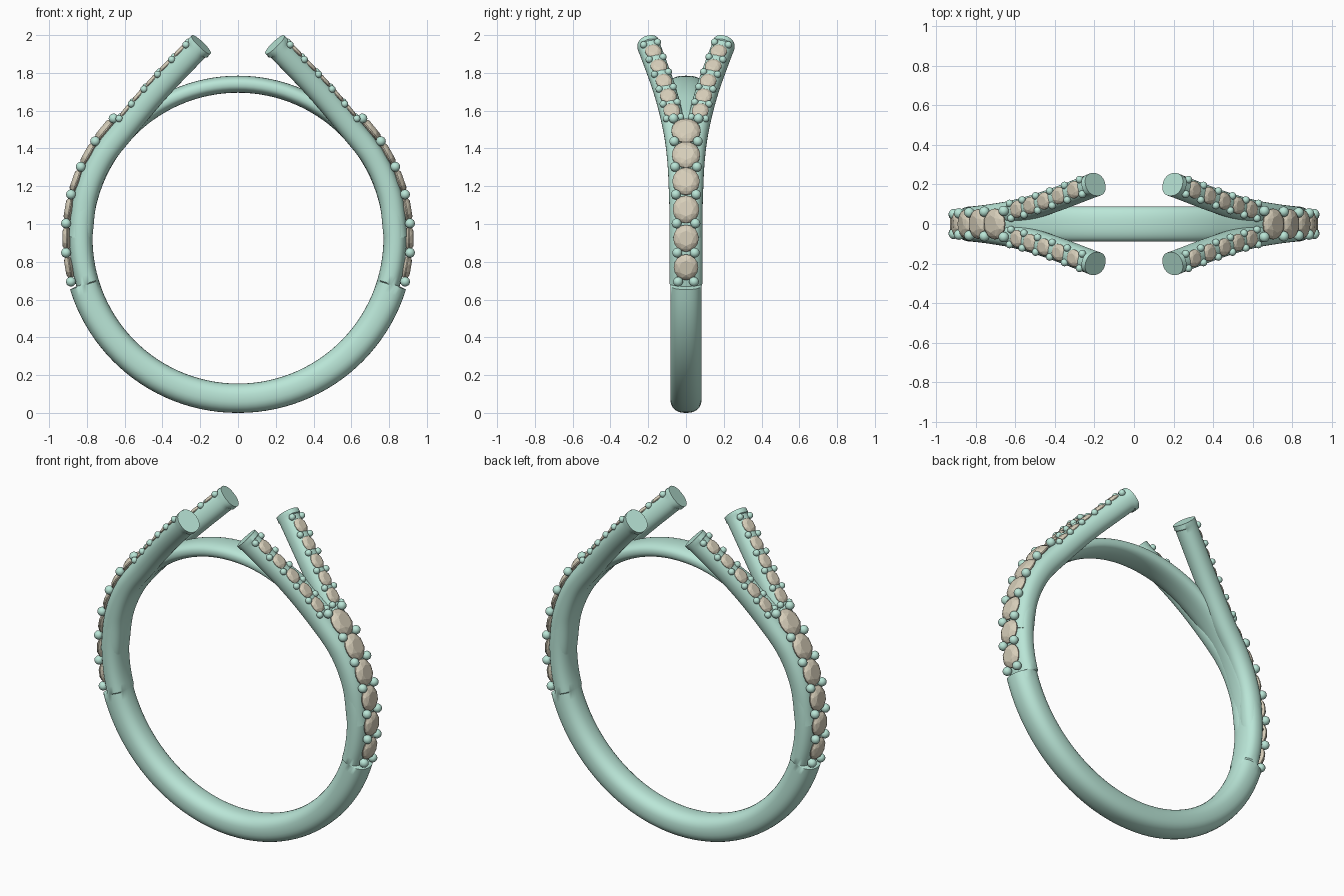
import bpy, bmesh
from math import sin, cos, pi, radians
from mathutils import Vector, Matrix

if "Cube" in bpy.data.objects:
    bpy.data.objects.remove(bpy.data.objects["Cube"])

CZ = 0.925   # height of the ring centre
Y = Vector((0, 1, 0))


def material(name, rgb):
    m = bpy.data.materials.new(name)
    m.diffuse_color = (*rgb, 1)
    m.use_nodes = True
    m.node_tree.nodes["Principled BSDF"].inputs["Base Color"].default_value = m.diffuse_color
    return m


METAL = material("green_metal", (0.49, 0.79, 0.68))
STONE = material("tan_stone", (0.68, 0.62, 0.49))


def finish(bm, name, mat, smooth=True, mirror=(False, False)):
    bmesh.ops.recalc_face_normals(bm, faces=bm.faces[:])
    me = bpy.data.meshes.new(name)
    bm.to_mesh(me)
    bm.free()
    ob = bpy.data.objects.new(name, me)
    bpy.context.collection.objects.link(ob)
    me.materials.append(mat)
    if smooth:
        bpy.ops.object.select_all(action='DESELECT')
        ob.select_set(True)
        bpy.context.view_layer.objects.active = ob
        bpy.ops.object.shade_smooth_by_angle(angle=radians(40))
    if any(mirror):
        mod = ob.modifiers.new("mirror", 'MIRROR')
        mod.use_axis = (*mirror, False)
        mod.use_mirror_merge = False
    return ob


def sweep(bm, sections, closed, n=32, power=2.4):
    """Rounded section at each (centre, out, side, half_height, half_width)."""
    rings = []
    for c, out, side, hh, hw in sections:
        ring = []
        for i in range(n):
            a = 2 * pi * i / n
            u, v = [abs(t) ** (2 / power) * (1 if t > 0 else -1) for t in (cos(a), sin(a))]
            ring.append(bm.verts.new(c + out * u * hh + side * v * hw))
        rings.append(ring)
    pairs = list(zip(rings, rings[1:])) + ([(rings[-1], rings[0])] if closed else [])
    for r0, r1 in pairs:
        for i in range(n):
            j = (i + 1) % n
            bm.faces.new((r0[i], r0[j], r1[j], r1[i]))
    if not closed:
        bm.faces.new(rings[0])
        bm.faces.new(rings[-1])


def radial(deg):
    return Vector((cos(radians(deg)), 0, sin(radians(deg))))


def add_gem(bm, pos, out, along, length, width):
    """Brilliant-cut stone: table, crown, girdle and point."""
    side = out.cross(along)
    pts = []
    for n, r, h, off in ((8, .56, .33, 0), (8, .84, .2, .5), (16, 1, 0, 0), (16, 1, -.08, 0), (1, 0, -.6, 0)):
        for i in range(n):
            a = 2 * pi * (i + off) / n
            p = pos + along * length * r * cos(a) + side * width * r * sin(a) + out * h * width
            pts.append(bm.verts.new(p))
    bmesh.ops.convex_hull(bm, input=pts)


def add_bead(bm, pos, r):
    bmesh.ops.create_icosphere(bm, subdivisions=3, radius=r, matrix=Matrix.Translation(pos))


# Finger band: thick below, stepped down under the stones, thin bridge on top
def band_outer(a):
    if a < -16.9:
        return 0.925 + 0.005 * (a + 90) / 73
    if a < 36:
        return 0.893
    return 0.893 - 0.033 * min(1, (a - 36) / 20)


half = [-90 + 73 * i / 24 for i in range(25)] + [-16.6 + 106.6 * i / 36 for i in range(37)]
sections = []
for deg, a in [(a, a) for a in half] + [(180 - a, a) for a in half[-2:0:-1]]:
    ro, ri = band_outer(a), 0.77
    c = Vector((0, 0, CZ)) + radial(deg) * (ro + ri) / 2
    sections.append((c, radial(deg), Y, (ro - ri) / 2, 0.088 if a > -17 else 0.083))
bm = bmesh.new()
sweep(bm, sections, True)
finish(bm, "ring_band", METAL)

# Split arm path: hugs the band, then leaves it at a tangent and spreads
ctrl = [Vector(p) for p in ((.835, .025, .925), (.805, .03, 1.15), (.723, .04, 1.343), (.59, .064, 1.515),
                            (.42, .115, 1.715), (.195, .2, 1.95))]
ext = [2 * ctrl[0] - ctrl[1]] + ctrl + [2 * ctrl[-1] - ctrl[-2]]
path = []
for p0, p1, p2, p3 in zip(ext, ext[1:], ext[2:], ext[3:]):
    for k in range(12):
        t = k / 12
        path.append(0.5 * (2 * p1 + (p2 - p0) * t + (2 * p0 - 5 * p1 + 4 * p2 - p3) * t * t
                           + (3 * p1 - p0 - 3 * p2 + p3) * t ** 3))
path.append(ctrl[-1])


def frame(i):
    tan = (path[min(i + 1, len(path) - 1)] - path[max(i - 1, 0)]).normalized()
    out = Vector((tan.z, 0, -tan.x)).normalized()
    return tan, out, out.cross(tan)


def arm_at(z):
    i = next(k for k in range(len(path) - 1) if path[k + 1].z >= z)
    t = (z - path[i].z) / (path[i + 1].z - path[i].z)
    return (path[i].lerp(path[i + 1], t), *frame(i))


sections = []
for i, p in enumerate(path):
    tan, out, side = frame(i)
    tip = i >= len(path) - 2
    if i == len(path) - 2:   # small raised lip at the tip
        sections.append((p - tan * .004, out, side, 0.063, 0.06))
    sections.append((p, out, side, 0.07 if tip else 0.063, 0.06))
bm = bmesh.new()
sweep(bm, sections, False, power=2.2)
finish(bm, "split_arms", METAL, mirror=(True, True))

# Large stones and their bead prongs along the shoulder
gems, beads = bmesh.new(), bmesh.new()
centre = Vector((0, 0, CZ))
for k in range(6):
    a = -9.8 + 9.75 * k
    r = 0.065 + 0.0025 * k
    add_gem(gems, centre + radial(a) * 0.907, radial(a), radial(a + 90), r + .004, r)
for k in range(7):
    a = -14.6 + 9.75 * k
    for s in (-1, 1):
        add_bead(beads, centre + radial(a) * 0.914 + Y * s * (0.042 + .004 * k), 0.026)
finish(gems, "shoulder_stones", STONE, smooth=False, mirror=(True, False))
finish(beads, "shoulder_beads", METAL, mirror=(True, False))

# Small stones and beads along each arm
gems, beads = bmesh.new(), bmesh.new()
for k in range(5):
    c, tan, out, side = arm_at(1.565 + 0.078 * k)
    add_gem(gems, c + out * 0.056, out, tan, 0.052 - .001 * k, 0.044)
for k in range(6):
    c, tan, out, side = arm_at(1.526 + 0.078 * k)
    for s in (-1, 1):
        add_bead(beads, c + out * 0.057 + side * s * 0.038, 0.019)
finish(gems, "arm_stones", STONE, smooth=False, mirror=(True, True))
finish(beads, "arm_beads", METAL, mirror=(True, True))
